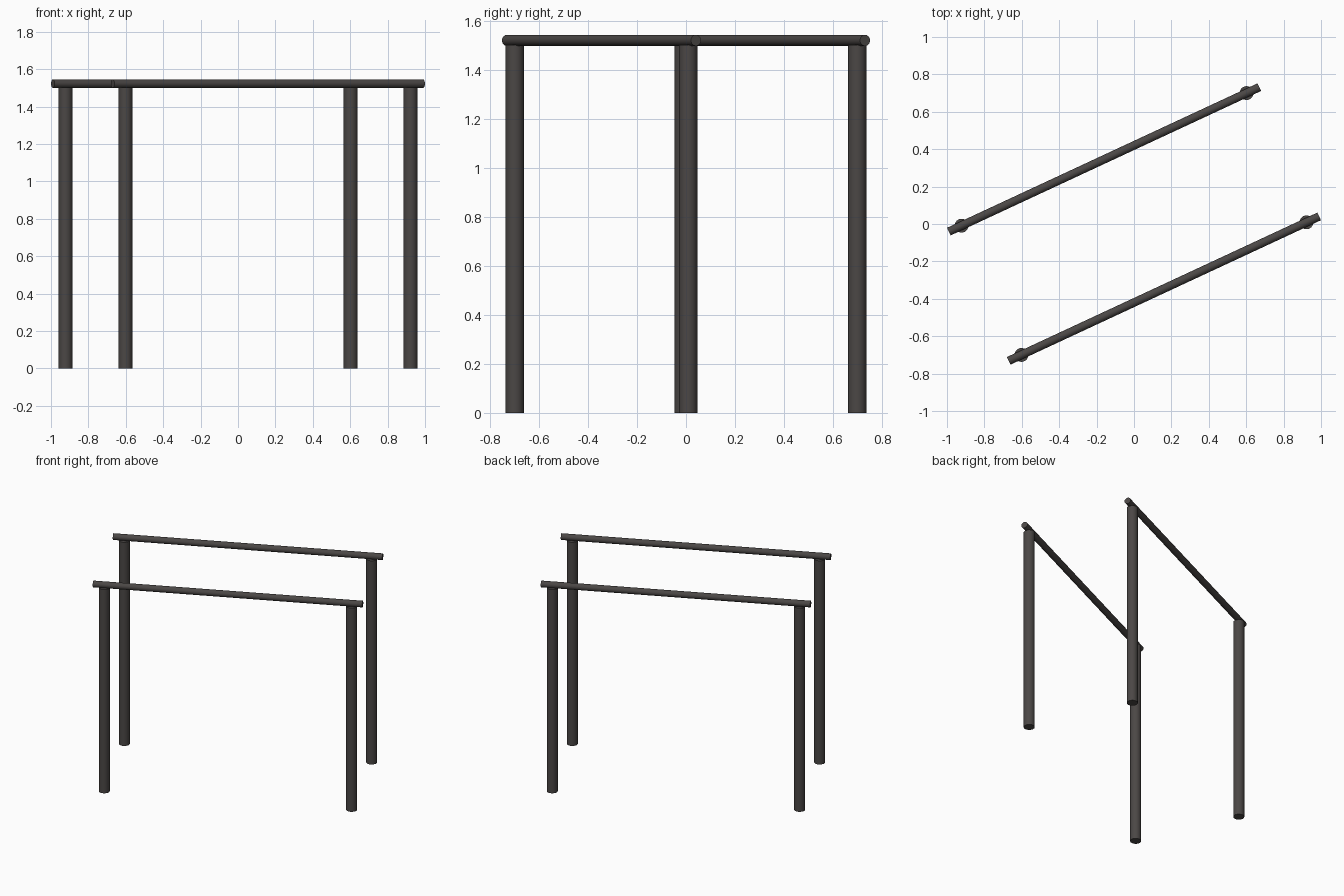
import bpy
import math
from mathutils import Vector

cube = bpy.data.objects.get("Cube")
if cube:
    bpy.data.objects.remove(cube, do_unlink=True)

# Single dark metal colour
metal = bpy.data.materials.new("dark_metal")
metal.use_nodes = True
colour = (0.07, 0.063, 0.06, 1)
metal.diffuse_color = colour
metal.node_tree.nodes["Principled BSDF"].inputs["Base Color"].default_value = colour


def tube(name, start, end, radius):
    """Capped smooth cylinder between two points."""
    axis = end - start
    bpy.ops.mesh.primitive_cylinder_add(
        vertices=32, radius=radius, depth=axis.length,
        location=(start + end) / 2,
        rotation=axis.to_track_quat('Z', 'Y').to_euler())
    obj = bpy.context.object
    obj.name = name
    obj.data.materials.append(metal)
    bpy.ops.object.shade_smooth_by_angle(angle=math.radians(40))


POST_RADIUS, RAIL_RADIUS = 0.037, 0.0225
POST_TOP, RAIL_Z = 1.503, 1.5225
OVERHANG = 0.075

# Two parallel bars, the second is the first turned half a circle
for side, turn in (("back", 1), ("front", -1)):
    feet = [Vector((-0.922, -0.009, 0)) * turn, Vector((0.602, 0.7, 0)) * turn]
    along = (feet[1] - feet[0]).normalized() * OVERHANG
    lift = Vector((0, 0, RAIL_Z))
    tube(side + "_rail", feet[0] - along + lift, feet[1] + along + lift, RAIL_RADIUS)
    for end, foot in zip(("outer", "inner"), feet):
        tube(f"{side}_{end}_post", foot, foot + Vector((0, 0, POST_TOP)), POST_RADIUS)
